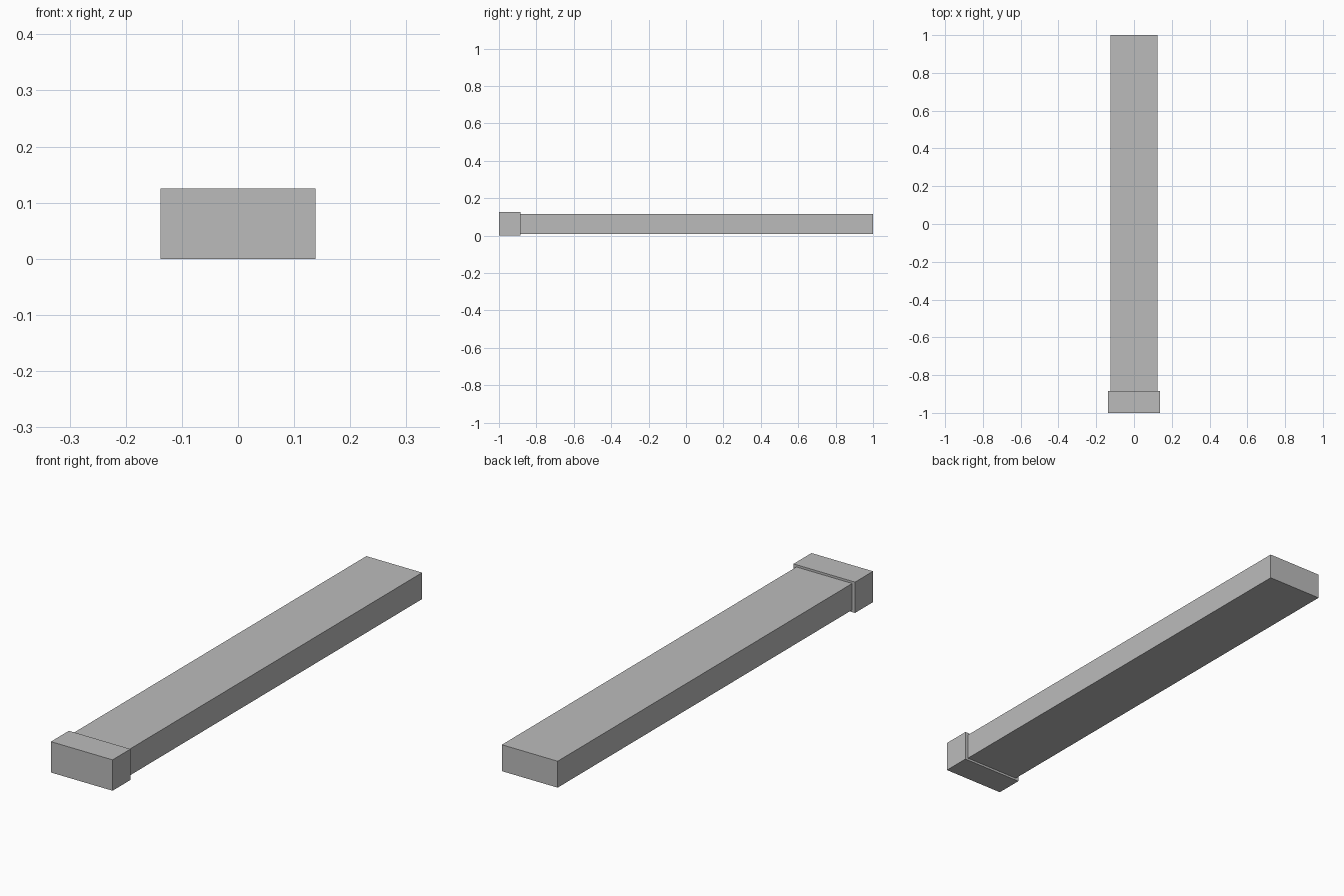
import bpy
from mathutils import Matrix, Vector
import bmesh

default_cube = bpy.data.objects.get("Cube")
if default_cube:
    bpy.data.objects.remove(default_cube, do_unlink=True)

# Single plain grey
grey = bpy.data.materials.new("grey")
grey.use_nodes = True
colour = (0.5, 0.5, 0.5, 1)
grey.diffuse_color = colour
grey.node_tree.nodes["Principled BSDF"].inputs["Base Color"].default_value = colour


def box(name, low, high):
    """Flat-shaded box between two opposite corners."""
    low, high = Vector(low), Vector(high)
    bm = bmesh.new()
    bmesh.ops.create_cube(bm, size=1, matrix=Matrix.Diagonal((*(high - low), 1)))
    mesh = bpy.data.meshes.new(name)
    bm.to_mesh(mesh)
    bm.free()
    mesh.materials.append(grey)
    obj = bpy.data.objects.new(name, mesh)
    obj.location = (low + high) / 2
    bpy.context.collection.objects.link(obj)
    return obj


# Long bar, butted against a slightly larger end cap at the front
cap_back = -0.885
box("bar", (-0.125, cap_back, 0.009), (0.125, 1, 0.116))
box("end_cap", (-0.138, -1, 0), (0.138, cap_back, 0.125))
